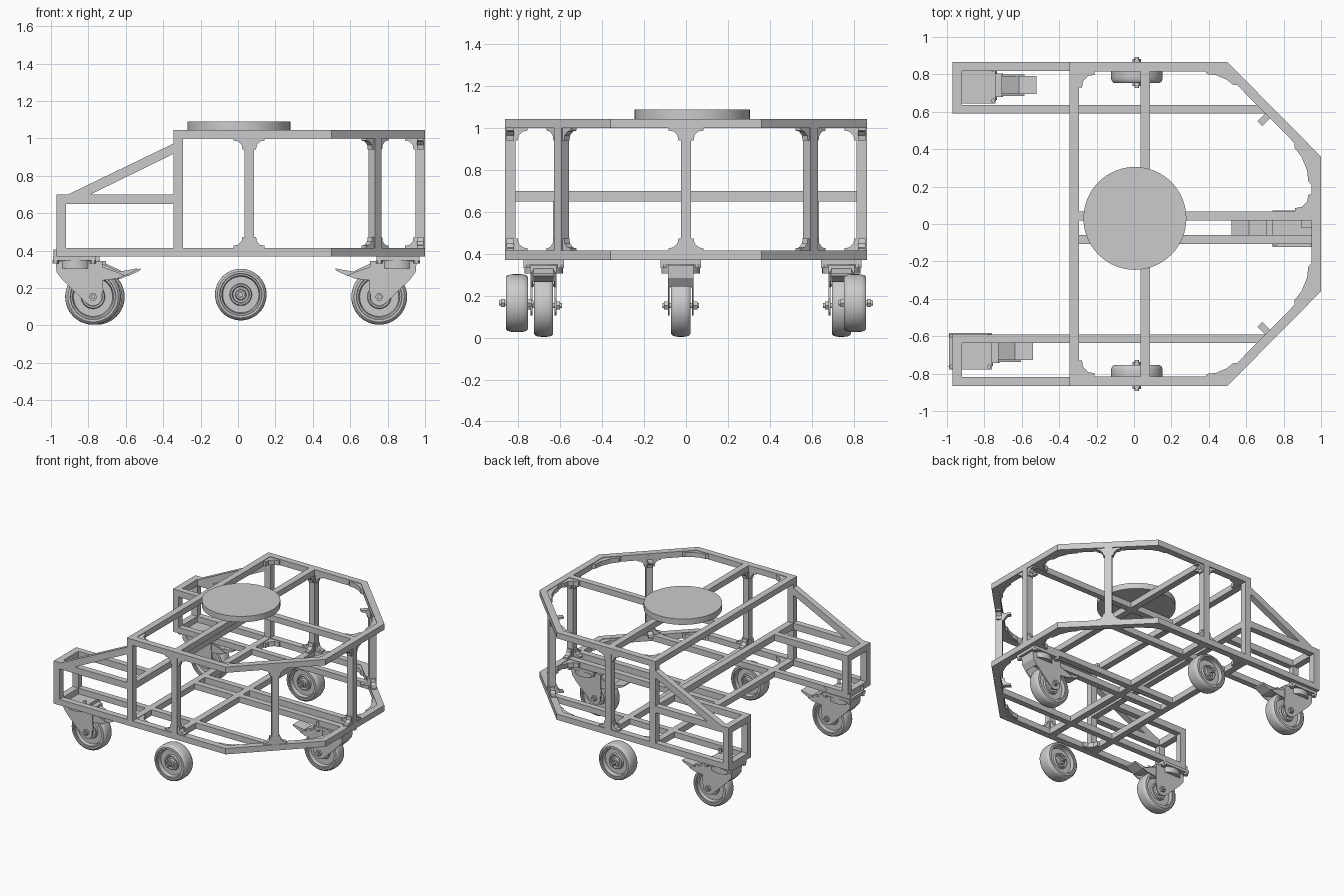
import bpy, bmesh, math
from mathutils import Vector as V

if "Cube" in bpy.data.objects:
    bpy.data.objects.remove(bpy.data.objects["Cube"])


def finish(name, verts, faces, smooth=False):
    me = bpy.data.meshes.new(name)
    me.from_pydata([tuple(v) for v in verts], [], faces)
    bm = bmesh.new()
    bm.from_mesh(me)
    bmesh.ops.recalc_face_normals(bm, faces=bm.faces)
    if smooth:
        for f in bm.faces:
            f.smooth = True
        for e in bm.edges:
            e.smooth = e.calc_face_angle(0) < math.radians(35)
    bm.to_mesh(me)
    bm.free()
    ob = bpy.data.objects.new(name, me)
    bpy.context.collection.objects.link(ob)
    return ob


def sweep(name, bottom, top, smooth=False):
    # closed prism between two matching loops
    n = len(bottom)
    faces = [tuple(range(n)), tuple(range(n, 2 * n))]
    faces += [(i, (i + 1) % n, n + (i + 1) % n, n + i) for i in range(n)]
    return finish(name, list(bottom) + list(top), faces, smooth)


def plan(name, pts, z0, z1, smooth=False):
    return sweep(name, [(x, y, z0) for x, y in pts], [(x, y, z1) for x, y in pts], smooth)


def side(name, pts, y0, y1, smooth=False):
    return sweep(name, [(x, y0, z) for x, z in pts], [(x, y1, z) for x, z in pts], smooth)


def box(name, x0, x1, y0, y1, z0, z1):
    return plan(name, [(x0, y0), (x1, y0), (x1, y1), (x0, y1)], z0, z1)


def circle(cx, cy, r, n):
    return [(cx + r * math.cos(2 * math.pi * i / n), cy + r * math.sin(2 * math.pi * i / n)) for i in range(n)]


def bracket(name, o, d1, d2, size, width=0.036):
    o, d1, d2 = V(o), V(d1).normalized(), V(d2).normalized()
    n = d1.cross(d2).normalized() * width / 2
    prof = [(0, 0), (1, 0), (1, .2), (.6, .27), (.27, .6), (.2, 1), (0, 1)]
    pts = [o + (d1 * a + d2 * b) * size for a, b in prof]
    return sweep(name, [p - n for p in pts], [p + n for p in pts])


def wheel(name, x, y, z, r, w):
    # half section (radius, offset) revolved about the y axis
    h = w / 2
    half = [(.012, .75 * h), (.026, .75 * h), (.03, .45 * h), (.30 * r, .42 * h), (.34 * r, .62 * h),
            (.40 * r, .62 * h), (.43 * r, .35 * h), (.70 * r, .35 * h), (.74 * r, .88 * h),
            (.80 * r, .88 * h), (.82 * r, h), (.90 * r, h), (.96 * r, .86 * h), (.99 * r, .6 * h), (r, .3 * h)]
    prof = half + [(a, -b) for a, b in reversed(half)]
    n, m = 48, len(prof)
    verts = [(x + a * math.cos(2 * math.pi * i / n), y + b, z + a * math.sin(2 * math.pi * i / n))
             for i in range(n) for a, b in prof]
    faces = [(i * m + j, i * m + (j + 1) % m, (i + 1) % n * m + (j + 1) % m, (i + 1) % n * m + j)
             for i in range(n) for j in range(m)]
    finish(name, verts, faces, True)


def axle(name, x, y, z, half):
    side(name, circle(x, z, .012, 16), y - half, y + half, True)
    for s in (-1, 1):
        c = y + s * (half - .018)
        side(name + "_nut", circle(x, z, .022, 6), c - .009, c + .009)


LO, HI = (.37, .415), (1.0, 1.045)

# octagonal rings, lower and upper
outer = [(-.345, -.865), (.5, -.865), (1, -.36), (1, .36), (.5, .865), (-.345, .865)]
inner = [(-.295, -.815), (.48, -.815), (.95, -.34), (.95, .34), (.48, .815), (-.295, .815)]
for label, (z0, z1) in (("lower", LO), ("upper", HI)):
    for i in range(6):
        j = (i + 1) % 6
        plan(label + "_ring_bar", [outer[i], outer[j], inner[j], inner[i]], z0, z1)
    # tie bars
    box(label + "_cross_bar", .035, .085, -.82, .82, z0, z1)
    box(label + "_long_bar", -.3, .955, .02, .067, z0, z1)
    zc = (z0 + z1) / 2
    for s in (-1, 1):
        bracket("ring_bracket", (.95, s * .34, zc), (0, -s, 0), (-.703, s * .71, 0), .13)
        bracket("ring_bracket", (.48, s * .815, zc), (-1, 0, 0), (.703, -s * .71, 0), .1)
        bracket("back_bracket", (-.295, s * .815, zc), (1, 0, 0), (0, -s, 0), .085)
    bracket("tie_bracket", (.95, .067, zc), (-1, 0, 0), (0, 1, 0), .09)
box("caster_bar", -.3, .955, -.107, -.06, *LO)
box("middle_back_bar", -.345, -.295, -.82, .82, .65, .7)

# posts with corner brackets
k = math.sqrt(.5)
posts = [((.06, .84), (1, 0)), ((.06, -.84), (1, 0)), ((.732, .595), (k, -k)),
         ((.732, -.595), (k, k)), ((.975, 0), (0, 1))]
for (px, py), (tx, ty) in posts:
    quad = [(px + .025 * (a * tx - b * ty), py + .025 * (a * ty + b * tx))
            for a, b in ((-1, -1), (1, -1), (1, 1), (-1, 1))]
    plan("post", quad, .38, 1.03)
    inward = (-ty, tx) if (-ty * px + tx * py) < 0 else (ty, -tx)
    dirs = [(tx, ty), (-tx, -ty), inward]
    for dx, dy in dirs:
        for z, up in ((LO[1], 1), (HI[0], -1)):
            bracket("post_bracket", (px + dx * .025, py + dy * .025, z), (dx, dy, 0), (0, 0, up), .058)

# rear side bays
for s in (-1, 1):
    def bay(name, x0, x1, y0, y1, z0, z1):
        box(name, x0, x1, min(s * y0, s * y1), max(s * y0, s * y1), z0, z1)
    bay("back_corner_post", -.345, -.295, .817, .865, .37, 1.04)
    plan("lower_inner_rail", [(-.97, s * .59), (.73, s * .59), (.685, s * .635), (-.97, s * .635)], *LO)
    bay("lower_outer_rail", -.97, -.34, .817, .865, *LO)
    bay("lower_end_bar", -.97, -.92, .6, .85, *LO)
    bay("upper_end_bar", -.97, -.92, .6, .85, .65, .7)
    for y0, y1 in ((.59, .635), (.817, .865)):
        bay("bay_post", -.97, -.92, y0, y1, .37, .7)
        bay("bay_rail", -.97, -.30, y0, y1, .65, .7)
    side("bay_brace", [(-.92, .695), (-.80, .695), (-.34, .92), (-.34, .975)], s * .817, s * .865)

# turntable disc
plan("top_disc", circle(.005, .03, .275, 64), 1.045, 1.09, True)


def caster(name, ax, ay, s):
    # s = 1 trails away from the brake pedal toward -x; -1 is the mirrored one
    az, r = .153, .149
    X = lambda pts: [(ax + s * x, z) for x, z in pts]
    wheel(name + "_wheel", ax, ay, az, r, .092)
    axle(name + "_axle", ax, ay, az, .088)
    arc = [(.048 * math.cos(t), az + .048 * math.sin(t)) for t in
           [math.radians(225 + i * 150 / 8) for i in range(9)]]
    fork = [(-.2, .345), (-.195, .285), (-.16, .24)] + arc + [(.055, .19), (.05, .26), (.05, .345)]
    for q in (-1, 1):
        side(name + "_fork", X(fork), ay + q * .053, ay + q * .062)
    side(name + "_fork_bridge", X([(-.2, .345), (-.195, .285), (-.165, .245), (-.155, .255),
                                   (-.175, .29), (-.17, .318), (.05, .318), (.05, .345)]), ay - .06, ay + .06)
    plan(name + "_swivel", circle(ax - s * .095, ay, .092, 32), .305, .352, True)
    x0, x1 = sorted((ax - s * .215, ax + s * .015))
    box(name + "_plate", x0, x1, ay - .097, ay + .097, .348, .37)
    for bx in (x0 + .015, x1 - .015):
        for by in (ay - .082, ay + .082):
            plan(name + "_bolt", circle(bx, by, .017, 6), .332, .348)
            plan(name + "_bolt_shank", circle(bx, by, .011, 12), .345, .405, True)
    # brake pedal
    side(name + "_pedal", X([(.04, .335), (.14, .288), (.235, .305), (.232, .294), (.17, .265),
                             (.12, .268), (.04, .31)]), ay - .048, ay + .048)
    for q in (-1, 1):
        side(name + "_pedal_arm", X([(.03, .32), (.13, .285), (.17, .268), (.13, .25), (.04, .24)]),
             ay + q * .05, ay + q * .057)


caster("rear_near_caster", -.775, -.68, 1)
caster("rear_far_caster", -.755, .742, 1)
caster("front_caster", .755, -.025, -1)

# fixed drive wheels at the sides
for s in (-1, 1):
    wheel("side_wheel", .015, s * .807, .165, .138, .105)
    axle("side_axle", .015, s * .81, .165, .082)
